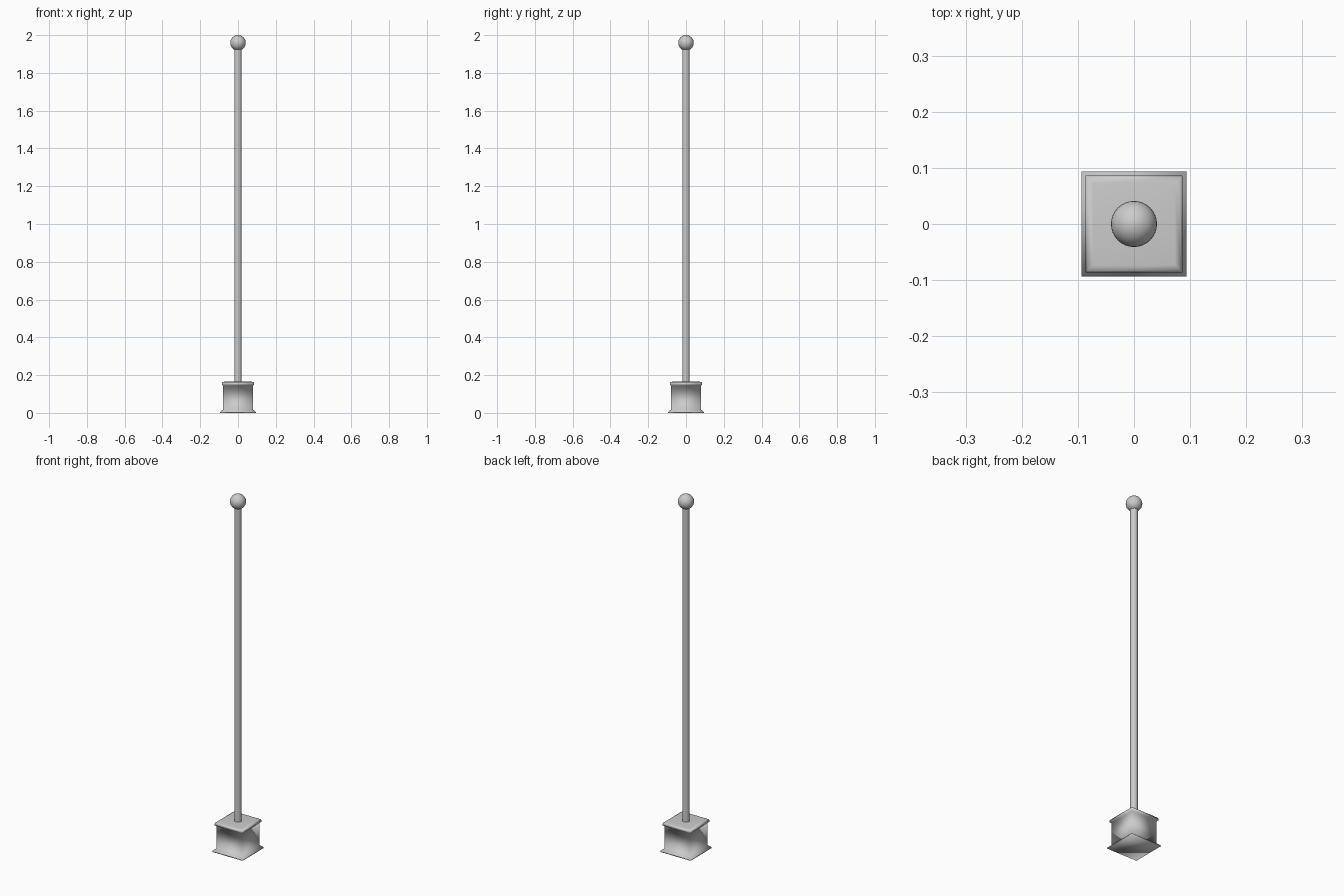
import bpy, bmesh
from math import cos, sin, pi, sqrt

if "Cube" in bpy.data.objects:
    bpy.data.objects.remove(bpy.data.objects["Cube"])


def lathe(name, profile, sides, turn=0.0, scale=1.0):
    """Closed solid from (radius, height) rings."""
    bm = bmesh.new()
    rings = []
    for r, z in profile:
        rings.append([bm.verts.new((r * scale * cos(turn + 2 * pi * i / sides),
                                    r * scale * sin(turn + 2 * pi * i / sides), z))
                      for i in range(sides)])
    for a, b in zip(rings, rings[1:]):
        for i in range(sides):
            j = (i + 1) % sides
            bm.faces.new((a[i], a[j], b[j], b[i]))
    bm.faces.new(rings[0][::-1])
    bm.faces.new(rings[-1])
    for f in bm.faces:
        f.smooth = True
    mesh = bpy.data.meshes.new(name)
    bm.to_mesh(mesh)
    bm.free()
    obj = bpy.data.objects.new(name, mesh)
    bpy.context.collection.objects.link(obj)
    return obj


# Square plinth with flared foot and top lip (half-widths and heights)
lathe("base", [(0.094, 0.0), (0.094, 0.005), (0.079, 0.018), (0.079, 0.143),
               (0.086, 0.149), (0.086, 0.157), (0.083, 0.163), (0.073, 0.165)],
      4, pi / 4, sqrt(2))

# Round pole
pole = lathe("pole", [(0.019, 0.16), (0.019, 1.935)], 24)
for f in pole.data.polygons:
    f.use_smooth = len(f.vertices) == 4

# Ball finial
bpy.ops.mesh.primitive_uv_sphere_add(segments=32, ring_count=16, radius=0.041,
                                     location=(0, 0, 1.959))
ball = bpy.context.object
ball.name = "ball_finial"
bpy.ops.object.shade_smooth()
